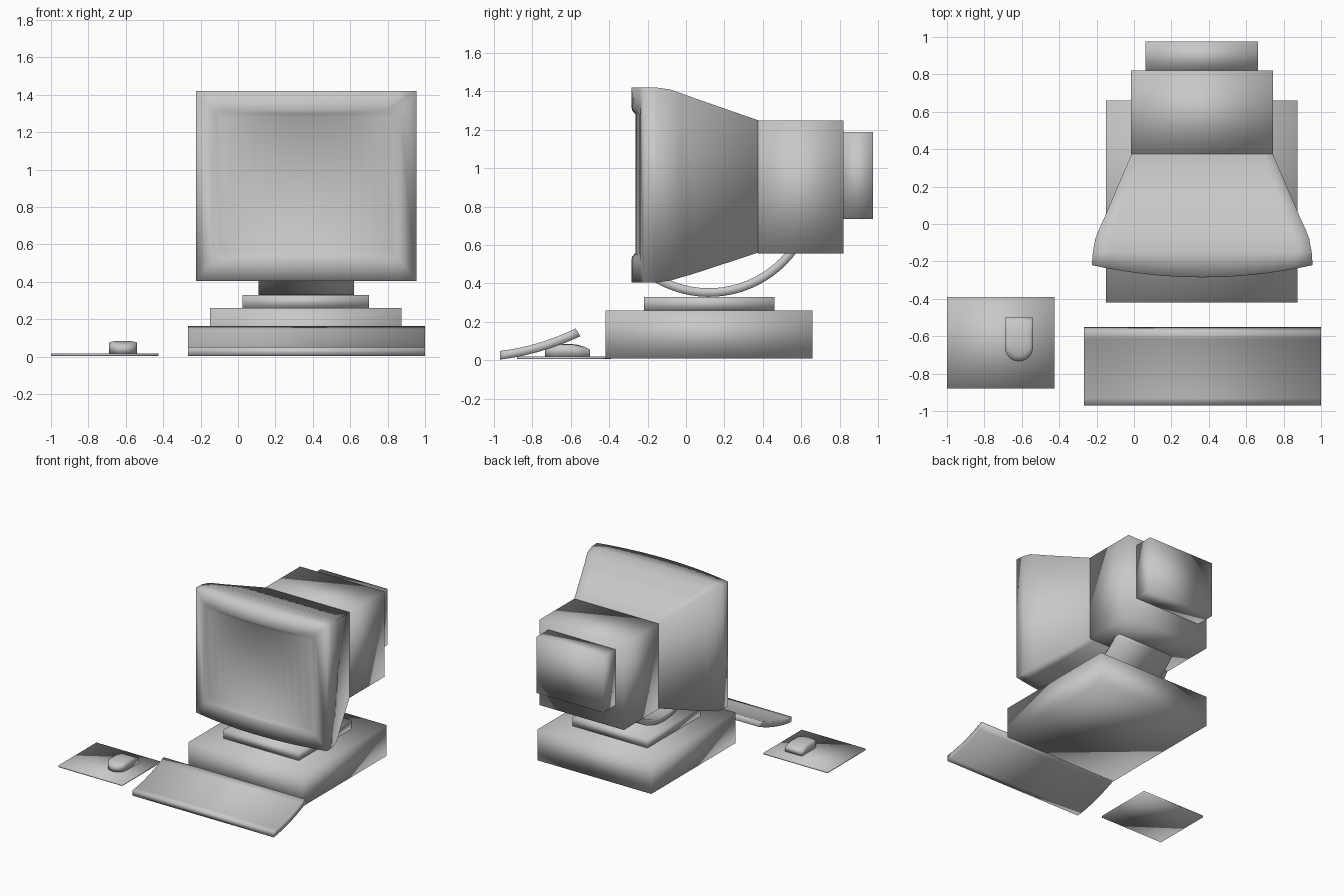
import bpy
import bmesh
import math

cube = bpy.data.objects.get("Cube")
if cube:
    bpy.data.objects.remove(cube, do_unlink=True)

GREY = (0.58, 0.58, 0.58, 1.0)
mat = bpy.data.materials.new("plain grey")
mat.use_nodes = True
mat.diffuse_color = GREY
mat.node_tree.nodes["Principled BSDF"].inputs["Base Color"].default_value = GREY

CX = 0.365  # centre line of the computer


def finish(name, bm):
    """Turn a bmesh into a smooth shaded grey object."""
    bmesh.ops.recalc_face_normals(bm, faces=bm.faces)
    for f in bm.faces:
        f.smooth = True
    mesh = bpy.data.meshes.new(name)
    bm.to_mesh(mesh)
    bm.free()
    mesh.materials.append(mat)
    obj = bpy.data.objects.new(name, mesh)
    bpy.context.collection.objects.link(obj)
    return obj


def box(name, x, y, z):
    bm = bmesh.new()
    bmesh.ops.create_cube(bm, size=1)
    for v in bm.verts:
        for i, (lo, hi) in enumerate((x, y, z)):
            v.co[i] = hi if v.co[i] > 0 else lo
    return finish(name, bm)


def bridge(bm, a, b):
    n = len(a)
    for i in range(n):
        j = (i + 1) % n
        bm.faces.new((a[i], a[j], b[j], b[i]))


def curved_slab(name, x, lower, upper):
    """Strip between two side profiles (y, z), extruded along x."""
    bm = bmesh.new()
    rows = [[[bm.verts.new((px, y, z)) for y, z in line] for line in (lower, upper)]
            for px in x]
    for i in range(len(lower) - 1):
        for r in rows:  # sides
            bm.faces.new((r[0][i], r[0][i + 1], r[1][i + 1], r[1][i]))
        for k in (0, 1):  # underside and top
            a, b = rows[0][k], rows[1][k]
            bm.faces.new((a[i], a[i + 1], b[i + 1], b[i]))
    for i in (0, -1):  # ends
        bm.faces.new((rows[0][0][i], rows[0][1][i], rows[1][1][i], rows[1][0][i]))
    return finish(name, bm)


# Computer case and swivel plate
box("computer_case", (-0.15, 0.875), (-0.42, 0.66), (0.01, 0.26))
box("swivel_plate", (0.025, 0.70), (-0.22, 0.46), (0.26, 0.33))


# Tilt cradle: curved strip under the monitor
def arc(radius):
    angles = [math.radians(-38 + 93 * i / 20) for i in range(21)]
    return [(0.12 + radius * math.sin(a), 0.895 - radius * math.cos(a)) for a in angles]


curved_slab("tilt_cradle", (0.11, 0.62), arc(0.565), arc(0.52))

# Monitor housing: half width, low z, high z, centre y, sideways curve
RINGS = [
    (0.46, 0.56, 1.28, -0.263, 0.035),   # screen edge
    (0.48, 0.54, 1.30, -0.280, 0.065),   # sloping inner rim
    (0.50, 0.52, 1.32, -0.285, 0.065),   # bezel inside
    (0.59, 0.405, 1.42, -0.285, 0.065),  # bezel outside
    (0.585, 0.405, 1.42, -0.15, 0),
    (0.572, 0.415, 1.41, -0.08, 0),
    (0.553, 0.43, 1.392, -0.03, 0),
    (0.525, 0.447, 1.37, 0.03, 0),
    (0.377, 0.56, 1.25, 0.375, 0),       # back
]
COLS = 15
bm = bmesh.new()
rings = []
for hw, lo, hi, y, curve in RINGS:
    xs = [hw * (2 * i / (COLS - 1) - 1) for i in range(COLS)]
    pts = [(x, hi) for x in xs] + [(x, lo) for x in reversed(xs)]
    rings.append([bm.verts.new((CX + x, y + curve * (x / 0.59) ** 2, z)) for x, z in pts])
for a, b in zip(rings, rings[1:]):
    bridge(bm, a, b)
for r in (rings[0], rings[-1]):  # screen and back panel
    for i in range(COLS - 1):
        bm.faces.new((r[i], r[i + 1], r[-2 - i], r[-1 - i]))
finish("monitor_housing", bm)

# Monitor rear boxes
box("monitor_rear", (-0.015, 0.742), (0.375, 0.82), (0.555, 1.25))
box("monitor_rear_cap", (0.062, 0.662), (0.82, 0.975), (0.735, 1.19))

# Keyboard: gently dished slab
STEPS = [i / 10 for i in range(11)]
curved_slab("keyboard", (-0.268, 1.0),
            [(-0.97 + 0.42 * t, 0.003 + 0.05 * t + 0.072 * t * t) for t in STEPS],
            [(-0.97 + 0.395 * t, 0.048 + 0.045 * t + 0.072 * t * t) for t in STEPS])

# Mouse mat
box("mouse_mat", (-1.0, -0.425), (-0.88, -0.39), (0.005, 0.018))

# Mouse: rounded front, domed top
MX, MY, R = -0.615, -0.62, 0.075
outline = [(R, 0.12), (R, 0.04)]
outline += [(R * math.cos(a), -0.04 - R * math.sin(a))
            for a in (math.pi * i / 12 for i in range(13))]
outline += [(-R, 0.04), (-R, 0.12)]
bm = bmesh.new()
rings = [[bm.verts.new((MX + x, MY + y, 0.018)) for x, y in outline]]
for scale, drop in ((1, 0.008), (0.75, 0.002), (0.4, 0)):
    rings.append([bm.verts.new((MX + x * scale, MY + y * scale,
                                0.085 - drop - 0.022 * (y * scale / 0.12) ** 2))
                  for x, y in outline])
for a, b in zip(rings, rings[1:]):
    bridge(bm, a, b)
bm.faces.new(rings[0])
bm.faces.new(rings[-1])
finish("mouse", bm)
